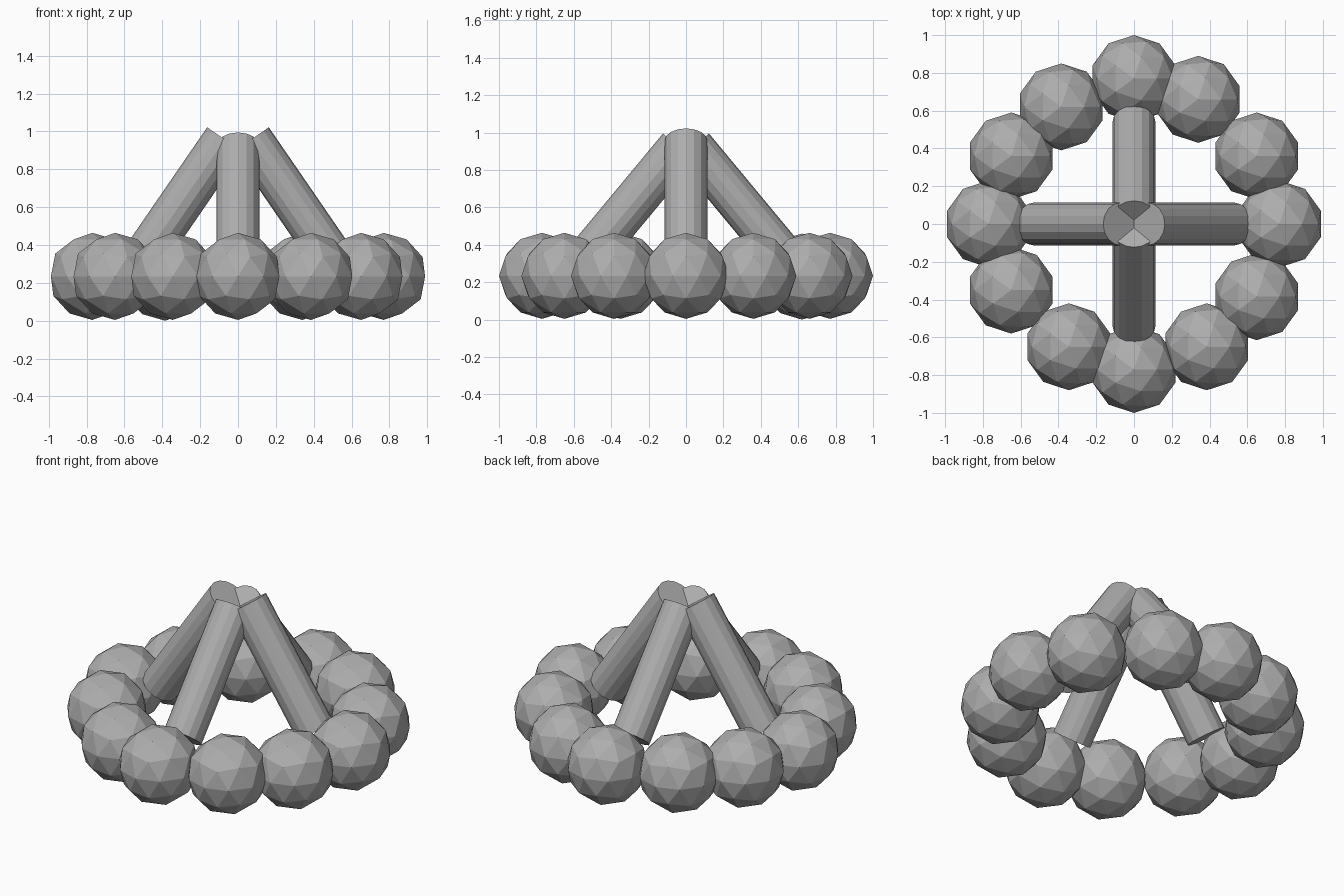
import bpy
import math
from mathutils import Vector

if "Cube" in bpy.data.objects:
    bpy.data.objects.remove(bpy.data.objects["Cube"])

grey = bpy.data.materials.new("stone_grey")
grey.diffuse_color = (0.42, 0.42, 0.42, 1)
grey.use_nodes = True
grey.node_tree.nodes["Principled BSDF"].inputs["Base Color"].default_value = grey.diffuse_color

STONE_R, STONE_Z = 0.23, 0.234
LOG_R = 0.114


def finish(name):
    ob = bpy.context.object
    ob.name = name
    ob.data.materials.append(grey)
    return ob


# Ring of faceted stones, slightly irregular spacing
stones = [
    (0.77, 0), (0.65, 0.36), (0.34, 0.66), (0, 0.77),
    (-0.385, 0.62), (-0.65, 0.36), (-0.77, 0), (-0.65, -0.35),
    (-0.345, -0.65), (0, -0.77), (0.385, -0.65), (0.65, -0.385),
]
for i, (x, y) in enumerate(stones):
    z = STONE_R if i == 4 else STONE_Z
    bpy.ops.mesh.primitive_ico_sphere_add(
        subdivisions=2, radius=STONE_R, location=(x, y, z))
    finish(f"ring_stone_{i + 1}")


def log(name, angle, corner_r, corner_z, tilt, length):
    """Leaning log placed by the outer corner of its upper end."""
    out = Vector((math.cos(angle), math.sin(angle), 0))
    up = Vector((0, 0, 1))
    axis = up * math.cos(tilt) - out * math.sin(tilt)
    normal = out * math.cos(tilt) + up * math.sin(tilt)
    top = out * corner_r + up * corner_z - normal * LOG_R
    bpy.ops.mesh.primitive_cylinder_add(
        vertices=16, radius=LOG_R, depth=length,
        location=top - axis * length / 2,
        rotation=(0, -tilt, angle))
    finish(name)


# Four logs leaning together over the middle
for name, turn in (("right_log", 0), ("left_log", 2)):
    log(name, turn * math.pi / 2, 0.163, 1.022, math.radians(34.5), 0.81)
for name, turn in (("back_log", 1), ("front_log", 3)):
    log(name, turn * math.pi / 2, 0.123, 0.995, math.radians(39.7), 0.79)
